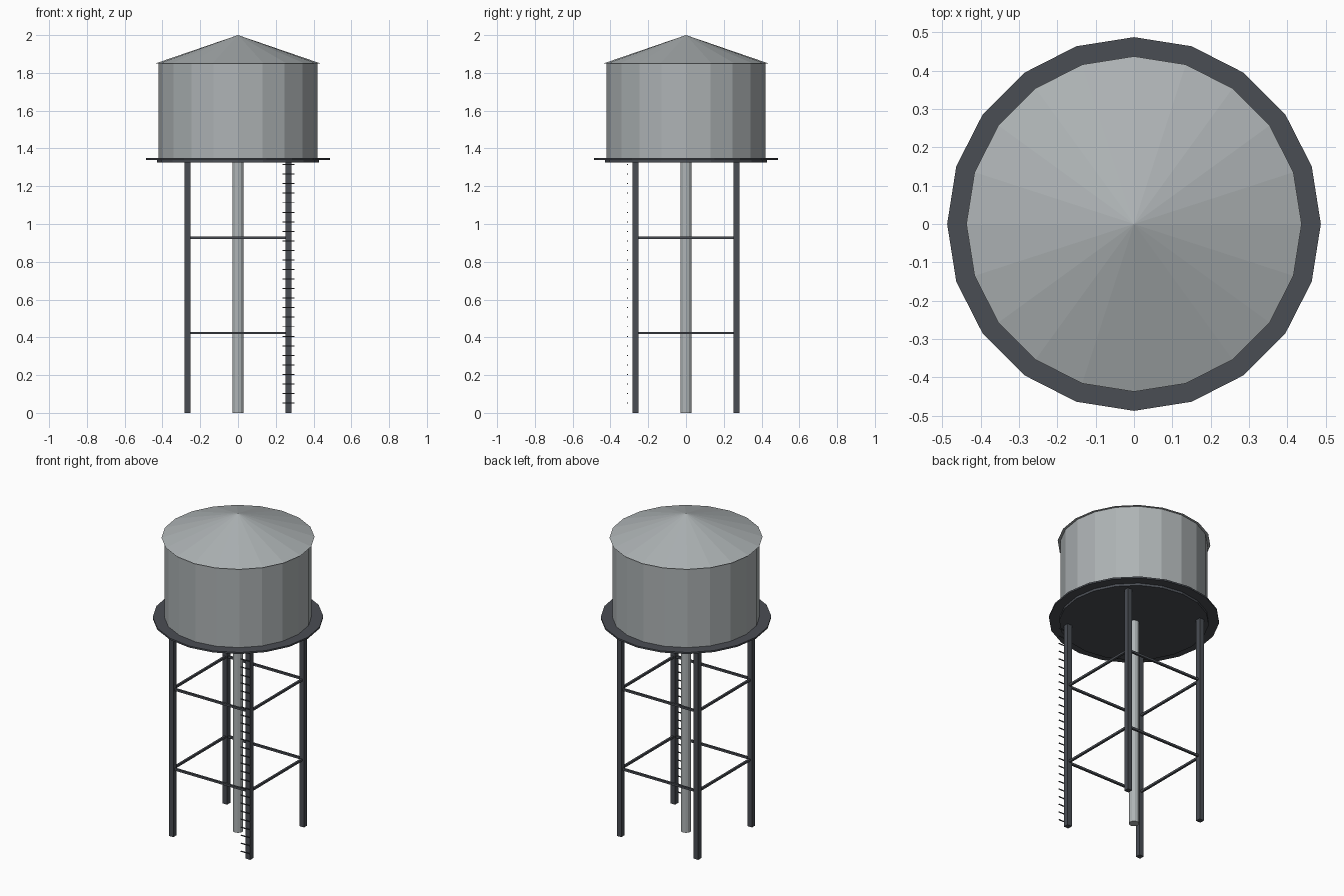
import bpy
import math

cube = bpy.data.objects.get("Cube")
if cube:
    bpy.data.objects.remove(cube, do_unlink=True)


def make_material(name, rgb, metallic=0.0):
    mat = bpy.data.materials.new(name)
    mat.use_nodes = True
    mat.diffuse_color = (*rgb, 1)
    mat.node_tree.nodes["Principled BSDF"].inputs["Base Color"].default_value = (*rgb, 1)
    return mat


light_steel = make_material("light_steel", (0.42, 0.45, 0.46))
dark_steel = make_material("dark_steel", (0.068, 0.075, 0.088))


def finish(name, mat):
    obj = bpy.context.object
    obj.name = name
    obj.data.materials.append(mat)
    return obj


def drum(name, bottom_radius, top_radius, low, high, sides, mat):
    """Upright faceted cylinder or cone with a corner on each axis."""
    bpy.ops.mesh.primitive_cone_add(
        vertices=sides, radius1=bottom_radius, radius2=top_radius,
        depth=high - low, location=(0, 0, (low + high) / 2))
    return finish(name, mat)


def box(name, centre, size, mat):
    bpy.ops.mesh.primitive_cube_add(size=1, location=centre)
    bpy.context.object.scale = size
    bpy.ops.object.transform_apply(location=False, rotation=False, scale=True)
    return finish(name, mat)


SIDES = 20
LEG = 0.268          # leg distance from each axis
LEG_WIDTH = 0.032
FLOOR = 1.325        # underside of the tank base
BRACE = 0.013

# Tank, roof and walkway
drum("tank_base", 0.428, 0.428, FLOOR, 1.342, SIDES, dark_steel)
drum("walkway", 0.487, 0.487, 1.34, 1.35, SIDES, dark_steel)
drum("tank", 0.421, 0.421, 1.345, 1.852, SIDES, light_steel)
drum("roof", 0.437, 0, 1.85, 2.0, SIDES, light_steel)

# Central riser pipe
drum("riser_pipe", 0.03, 0.03, 0, FLOOR + 0.005, 12, light_steel)

# Four square legs
for depth, y in (("front", -LEG), ("back", LEG)):
    for side, x in (("right", -LEG), ("left", LEG)):
        box(f"{depth}_{side}_leg", (x, y, FLOOR / 2),
            (LEG_WIDTH, LEG_WIDTH, FLOOR), dark_steel)

# Two levels of horizontal braces between the legs
for level, z in (("lower", 0.423), ("upper", 0.926)):
    for end, offset in (("front", -LEG), ("back", LEG)):
        box(f"{level}_{end}_brace", (0, offset, z), (2 * LEG, BRACE, BRACE), dark_steel)
    for side, offset in (("right", -LEG), ("left", LEG)):
        box(f"{level}_{side}_brace", (offset, 0, z), (BRACE, 2 * LEG, BRACE), dark_steel)

# Ladder rungs in front of the front left leg
for i in range(26):
    box(f"ladder_rung_{i + 1}", (LEG, -0.309, 0.052 + i * 0.0505),
        (0.064, 0.005, 0.005), dark_steel)
